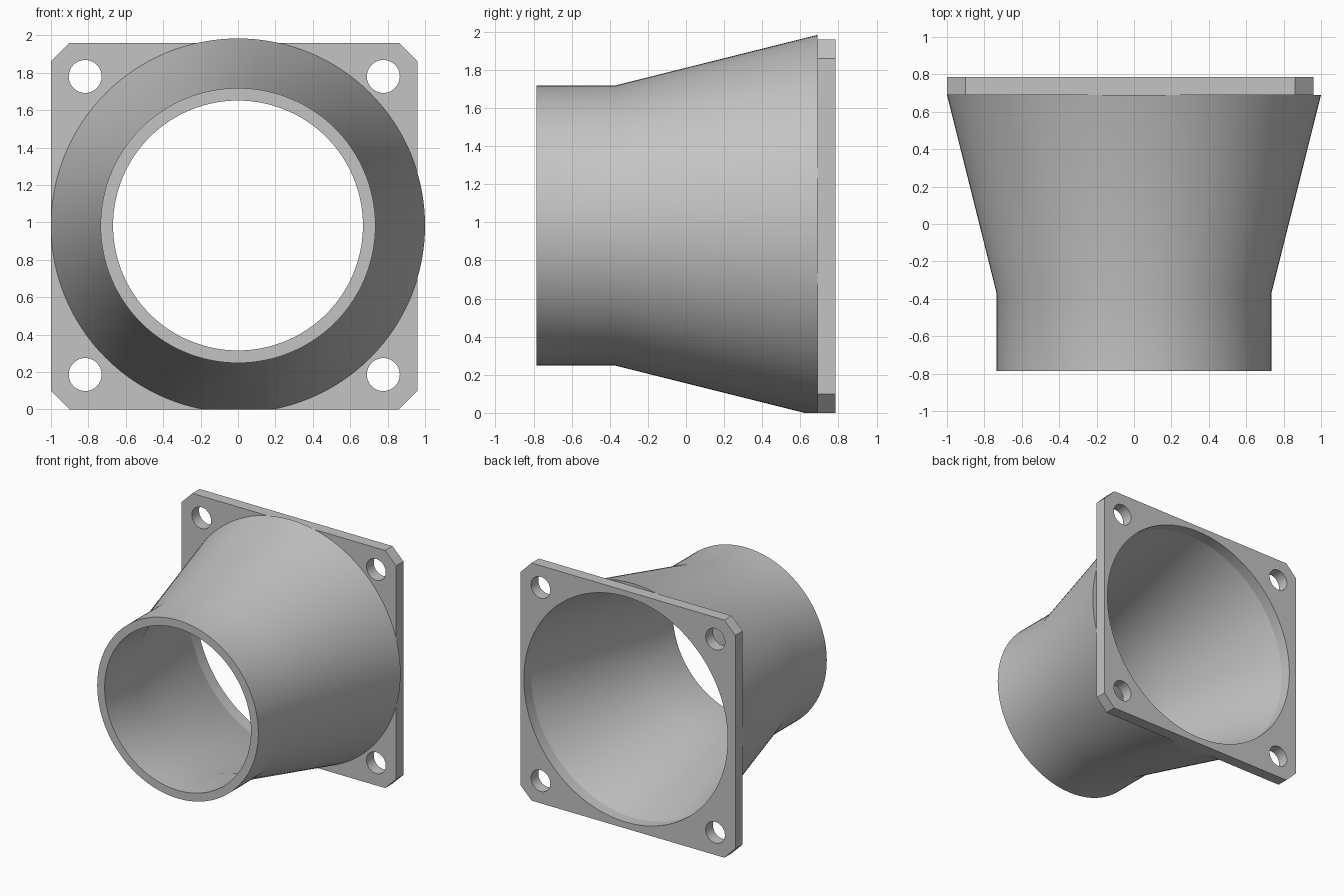
import bpy, bmesh, math
from mathutils import Vector, Matrix

cube = bpy.data.objects.get("Cube")
if cube:
    bpy.data.objects.remove(cube, do_unlink=True)

SEGMENTS = 128
MID_Z = 0.983                    # height of the duct axis
PLATE_X = -0.02                  # flange sits slightly off the axis
PLATE_FRONT, PLATE_BACK = 0.69, 0.785

grey = bpy.data.materials.new("plain grey")
grey.use_nodes = True
colour = (0.55, 0.55, 0.55, 1)
grey.diffuse_color = colour
grey.node_tree.nodes["Principled BSDF"].inputs["Base Color"].default_value = colour


def make_object(name, bm):
    bmesh.ops.recalc_face_normals(bm, faces=bm.faces)
    mesh = bpy.data.meshes.new(name)
    bm.to_mesh(mesh)
    bm.free()
    mesh.materials.append(grey)
    obj = bpy.data.objects.new(name, mesh)
    bpy.context.collection.objects.link(obj)
    return obj


def smooth(obj):
    bpy.ops.object.select_all(action='DESELECT')
    obj.select_set(True)
    bpy.context.view_layer.objects.active = obj
    bpy.ops.object.shade_smooth_by_angle(angle=math.radians(30))


# Duct: straight collar flaring into a cone, revolved about the y axis
profile = [(0.668, -0.785), (0.735, -0.785), (0.735, -0.37),
           (1.0, PLATE_FRONT), (0.93, PLATE_FRONT), (0.668, -0.37)]
bm = bmesh.new()
rings = []
for i in range(SEGMENTS):
    a = math.tau * i / SEGMENTS
    rings.append([bm.verts.new((r * math.cos(a), y, MID_Z + r * math.sin(a)))
                  for r, y in profile])
for i, ring in enumerate(rings):
    after = rings[(i + 1) % SEGMENTS]
    for j in range(len(profile)):
        k = (j + 1) % len(profile)
        bm.faces.new((ring[j], ring[k], after[k], after[j]))

# Trim the cone level with the ground
bmesh.ops.bisect_plane(bm, geom=bm.verts[:] + bm.edges[:] + bm.faces[:],
                       plane_co=(0, 0, 0), plane_no=(0, 0, 1), clear_inner=True)
bmesh.ops.holes_fill(bm, edges=[e for e in bm.edges if e.is_boundary], sides=0)
duct = make_object("flared_duct", bm)
smooth(duct)

# Flange: square plate with clipped corners
half, clip = 0.98, 0.1
inner = half - clip
corners = [(half, inner), (inner, half), (-inner, half), (-half, inner),
           (-half, -inner), (-inner, -half), (inner, -half), (half, -inner)]
bm = bmesh.new()
face = bm.faces.new([bm.verts.new((PLATE_X + x, PLATE_FRONT, half + z))
                     for x, z in corners])
extruded = bmesh.ops.extrude_face_region(bm, geom=[face])["geom"]
bmesh.ops.translate(bm, vec=Vector((0, PLATE_BACK - PLATE_FRONT, 0)),
                    verts=[v for v in extruded if isinstance(v, bmesh.types.BMVert)])
flange = make_object("mounting_flange", bm)

# Bore and four bolt holes
holes = [(0, MID_Z, 0.93, SEGMENTS)]
holes += [(PLATE_X + sx * 0.797, MID_Z + sz * 0.797, 0.088, 48)
          for sx in (-1, 1) for sz in (-1, 1)]
bm = bmesh.new()
for x, z, radius, sides in holes:
    place = Matrix.Translation((x, 0.74, z)) @ Matrix.Rotation(math.pi / 2, 4, 'X')
    bmesh.ops.create_cone(bm, cap_ends=True, segments=sides, radius1=radius,
                          radius2=radius, depth=0.4, matrix=place)
cutter = make_object("hole_cutter", bm)
cutter.hide_render = True

cut = flange.modifiers.new("holes", 'BOOLEAN')
cut.operation = 'DIFFERENCE'
cut.solver = 'EXACT'
cut.object = cutter
bpy.ops.object.select_all(action='DESELECT')
flange.select_set(True)
bpy.context.view_layer.objects.active = flange
bpy.ops.object.modifier_apply(modifier=cut.name)
bpy.data.objects.remove(cutter, do_unlink=True)
smooth(flange)
